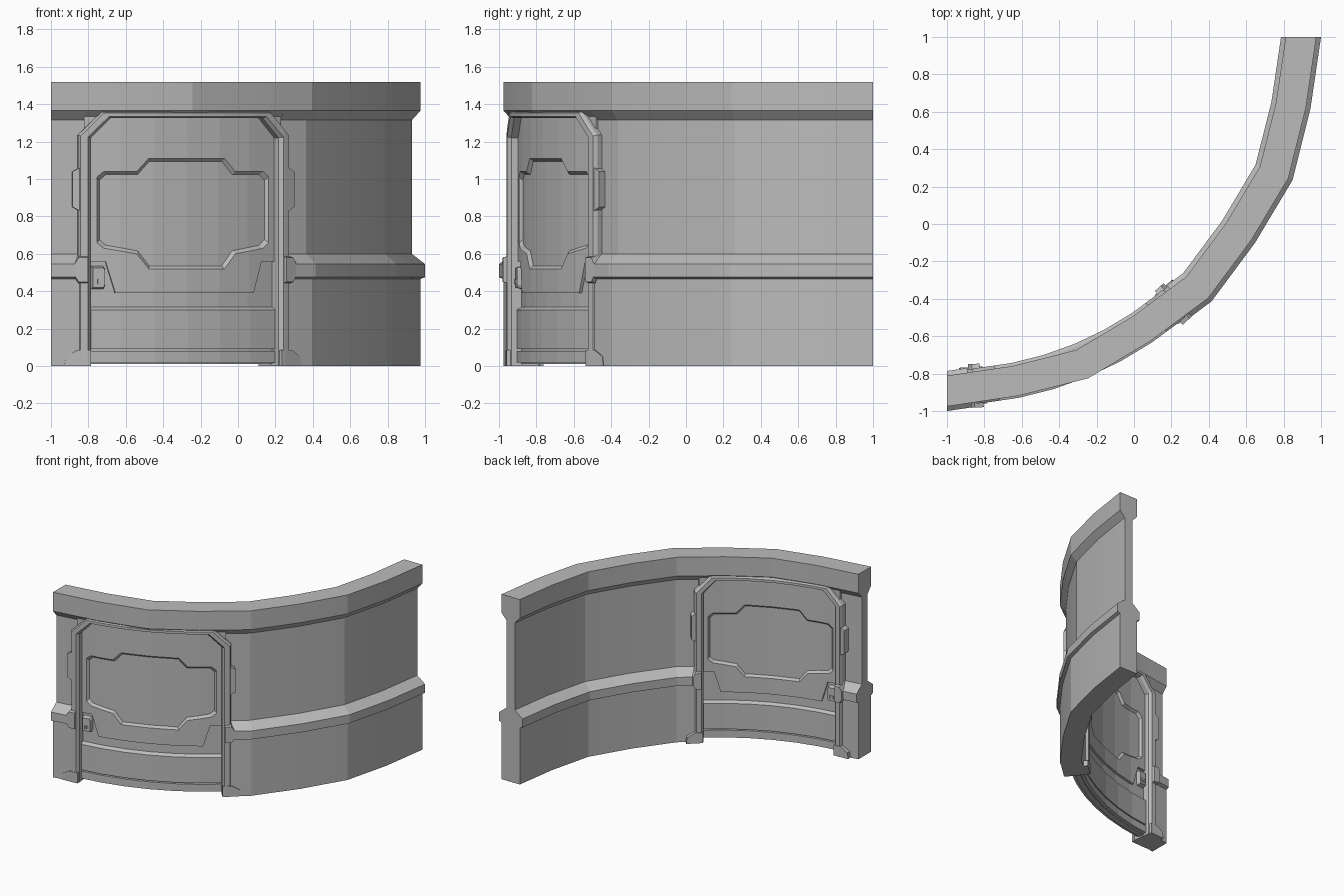
import bpy
import bmesh
import math
from mathutils import Vector

cube = bpy.data.objects.get("Cube")
if cube:
    bpy.data.objects.remove(cube, do_unlink=True)

grey = bpy.data.materials.new("plain grey")
grey.use_nodes = True
grey.diffuse_color = (0.5, 0.5, 0.5, 1)
grey.node_tree.nodes["Principled BSDF"].inputs["Base Color"].default_value = (0.5, 0.5, 0.5, 1)

WALL_R = 1.893     # centre radius of the wall
DOOR_R = 1.872     # centre radius of the door
MID = 22.5         # door centre angle
STEP = MID / 4     # door facet angle
BAY = MID / 2      # wall facet angle
GAP = 17.2         # half width of the doorway, in degrees


def polar(angle, r, z):
    t = math.radians(angle)
    return Vector((-1 + r * math.sin(t), 1 - r * math.cos(t), z))


def on_door(co):
    """Bend flat (angle, depth, height) onto the faceted door arc."""
    a, d, z = co
    k = math.floor(a / STEP)
    p = polar(MID + k * STEP, DOOR_R + d, z)
    q = polar(MID + (k + 1) * STEP, DOOR_R + d, z)
    return p.lerp(q, a / STEP - k)


def on_wall(a, d, z):
    """Point on the wall, whose odd corners are pulled in a little."""
    k = math.floor(a / BAY)
    p, q = (polar(i * BAY, (WALL_R + d) * (.9905 if i % 2 else 1), z) for i in (k, k + 1))
    return p.lerp(q, a / BAY - k)


def finish(name, bm):
    bmesh.ops.recalc_face_normals(bm, faces=bm.faces[:])
    mesh = bpy.data.meshes.new(name)
    bm.to_mesh(mesh)
    bm.free()
    mesh.materials.append(grey)
    ob = bpy.data.objects.new(name, mesh)
    bpy.context.scene.collection.objects.link(ob)
    return ob


def slab(name, outline, d0, d1, top=None, sides=(1, -1)):
    """Prism over an (angle, height) outline, on the front and the back."""
    bm = bmesh.new()
    for s in sides:
        for f in (1, -1):
            low = [bm.verts.new((s * a, f * d0, z)) for a, z in outline]
            high = [bm.verts.new((s * a, f * d1, z)) for a, z in top or outline]
            bm.faces.new(low)
            bm.faces.new(high)
            n = len(low)
            for i in range(n):
                j = (i + 1) % n
                bm.faces.new((low[i], low[j], high[j], high[i]))
    for k in range(-4, 5):
        geom = bm.verts[:] + bm.edges[:] + bm.faces[:]
        bmesh.ops.bisect_plane(bm, geom=geom, dist=1e-5,
                               plane_co=(k * STEP, 0, 0), plane_no=(1, 0, 0))
    for v in bm.verts:
        v.co = on_door(v.co)
    return finish(name, bm)


def sweep(name, half, start, end):
    """Run a symmetric (depth, height) profile along the wall."""
    section = half + [(-d, z) for d, z in reversed(half)]
    angles = [start] + [k * BAY for k in range(1, 8) if start < k * BAY < end] + [end]
    bm = bmesh.new()
    rings = [[bm.verts.new(on_wall(a, d, z)) for d, z in section] for a in angles]
    for r0, r1 in zip(rings, rings[1:]):
        for i in range(len(section)):
            j = (i + 1) % len(section)
            bm.faces.new((r0[i], r0[j], r1[j], r1[i]))
    bm.faces.new(rings[0])
    bm.faces.new(rings[-1])
    ob = finish(name, bm)
    bpy.ops.object.select_all(action="DESELECT")
    ob.select_set(True)
    bpy.context.view_layer.objects.active = ob
    bpy.ops.object.shade_smooth_by_angle(angle=math.radians(10))


def box(a0, a1, z0, z1):
    return [(a0, z0), (a1, z0), (a1, z1), (a0, z1)]


# Curved wall with base, rail and top band, left open at the doorway
band = [(.082, 1.365), (.082, 1.52)]
wall = [(.082, 0), (.082, .465), (.107, .475), (.107, .545), (.037, .6), (.037, 1.315)] + band
sweep("wall_right_end", wall, 0, MID - GAP)
sweep("wall_left_run", wall, MID + GAP, 90)
sweep("wall_over_door", [(.05, 1.332)] + band, MID - GAP, MID + GAP)
slab("wall_corner_fill", [(GAP, 1.22), (GAP, 1.35), (13.5, 1.35)], 0, .055)

# Door frame with chamfered corners and bevelled face
frame = [(0, 1.36), (14.4, 1.36), (18.25, 1.235), (18.25, 0),
         (16.2, 0), (16.2, 1.22), (13.1, 1.325), (0, 1.325)]
frame_face = [(0, 1.354), (14.2, 1.354), (17.9, 1.23), (17.9, 0),
              (16.7, 0), (16.7, 1.225), (13.4, 1.334), (0, 1.334)]
slab("door_frame", frame, 0, .075)
slab("frame_face", frame, .075, .095, frame_face)

# Feet, rail joints and side pads of the frame
slab("frame_foot", [(16.3, 0), (20.4, 0), (20.2, .05), (18.4, .085), (16.3, .085)], 0, .1)
slab("rail_joint", [(16.8, .42), (18.2, .42), (19, .47), (19, .56), (18.2, .61), (16.8, .61)],
     0, .117, [(16.8, .45), (18.2, .45), (18.8, .48), (18.8, .55), (18.2, .58), (16.8, .58)])
slab("side_pad", [(18, .83), (19.1, .85), (19.1, 1.04), (18, 1.06)], 0, .09)

# Door leaf
slab("door_core", [(0, .01), (16.5, .01), (16.5, 1.22), (13.3, 1.33), (0, 1.33)], 0, .02)

# Upper door panel with recessed window and stepped lower edge
rim = [(0, .39), (12.1, .39), (13.7, .56), (16.3, .56), (16.3, 1.22), (13.2, 1.33), (0, 1.33)]
hole = [(0, 1.11), (6.6, 1.11), (8.6, 1.04), (14, 1.04), (15.1, 1.01),
        (15.1, .66), (14, .63), (8.6, .6), (6.6, .52), (0, .52)]
hole_inner = [(a * .965, z + (.018 if z < .8 else -.018)) for a, z in hole]
slab("upper_panel", rim + hole_inner, .018, .038, rim + hole)

# Lower door skirt with a groove
slab("door_skirt", box(0, 16.3, .09, .32), .015, .045, box(0, 16.3, .09, .3))
slab("door_kick_plate", box(0, 16.3, .02, .08), .015, .045)

# Control box beside the door, on both faces
pad = [(-16, .41), (-14, .41), (-13.7, .43), (-13.7, .52), (-14, .535), (-16, .535)]
pad_face = [(-15.8, .42), (-14.1, .42), (-13.9, .435), (-13.9, .515), (-14.1, .525), (-15.8, .525)]
slab("control_box", pad, .015, .055, pad_face, sides=(1,))
for i in range(3):
    a = -15.5 + i * .45
    slab("control_key", box(a, a + .35, .44, .465), .05, .06, sides=(1,))
